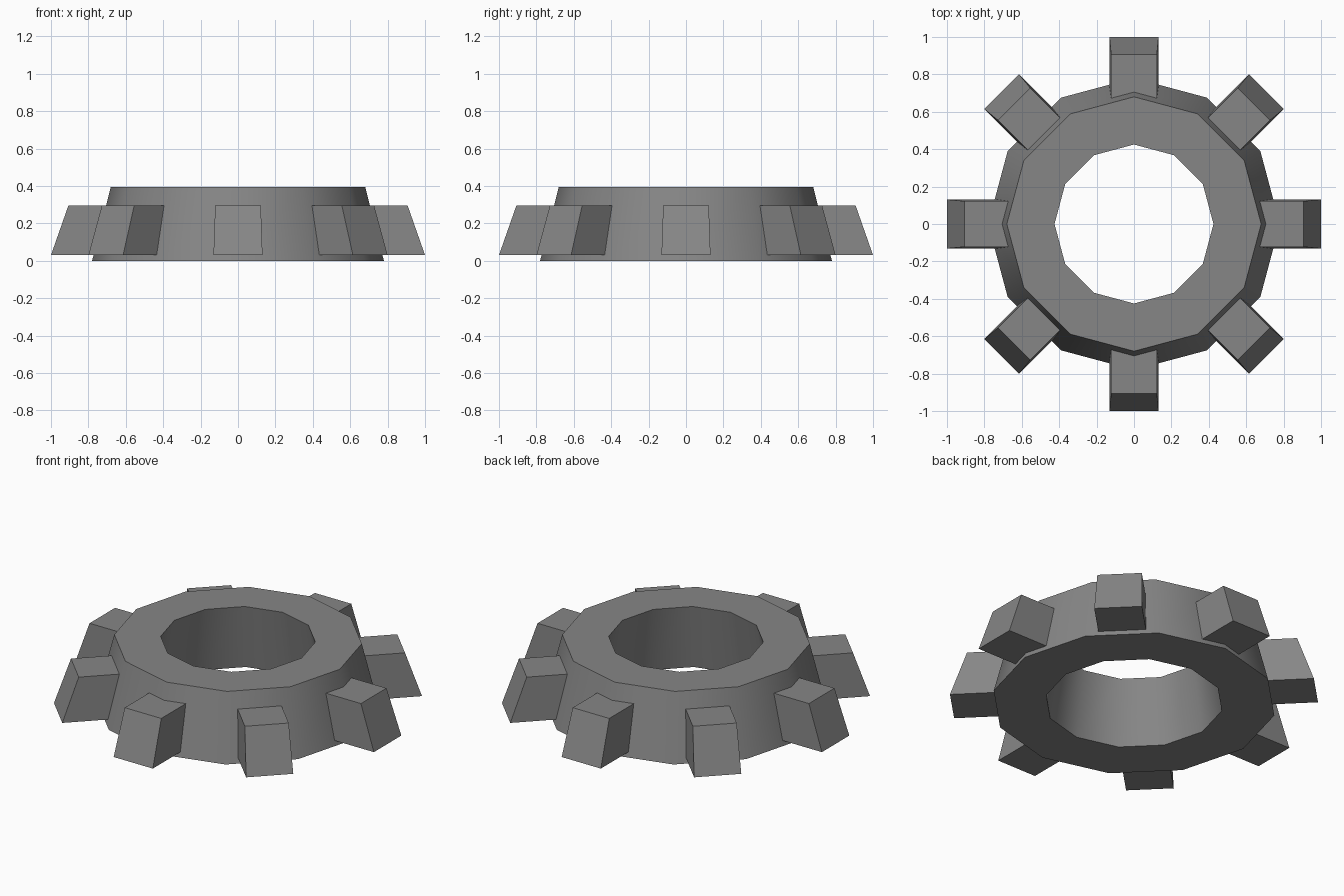
import bpy, bmesh, math
from mathutils import Matrix

if "Cube" in bpy.data.objects:
    bpy.data.objects.remove(bpy.data.objects["Cube"])

grey = bpy.data.materials.new("mid grey")
grey.diffuse_color = (0.24, 0.24, 0.24, 1)
grey.use_nodes = True
grey.node_tree.nodes["Principled BSDF"].inputs["Base Color"].default_value = grey.diffuse_color


def finish(name, bm):
    bmesh.ops.recalc_face_normals(bm, faces=bm.faces[:])
    me = bpy.data.meshes.new(name)
    bm.to_mesh(me)
    bm.free()
    me.materials.append(grey)
    ob = bpy.data.objects.new(name, me)
    bpy.context.collection.objects.link(ob)
    return ob


# Tapered twelve-sided ring, smooth round the sides with crisp rims
SIDES = 12
PROFILE = [(0.78, 0), (0.68, 0.395), (0.425, 0.395), (0.488, 0)]  # radius, height
bm = bmesh.new()
loops = []
for r, z in PROFILE:
    loops.append([bm.verts.new((r * math.cos(i * math.tau / SIDES),
                                r * math.sin(i * math.tau / SIDES), z))
                  for i in range(SIDES)])
for k in range(4):
    a, b = loops[k], loops[(k + 1) % 4]
    for i in range(SIDES):
        j = (i + 1) % SIDES
        bm.faces.new((a[i], a[j], b[j], b[i]))
ring = finish("ring", bm)
bpy.context.view_layer.objects.active = ring
ring.select_set(True)
bpy.ops.object.shade_smooth_by_angle(angle=math.radians(40))
ring.select_set(False)

# Eight sloping teeth, slightly sunk into the ring: inner, outer, half width, height
BOTTOM = (0.735, 1.0, 0.131, 0.03)
TOP = (0.67, 0.907, 0.122, 0.295)
for n in range(8):
    bm = bmesh.new()
    bmesh.ops.create_cube(bm, size=2)
    for v in bm.verts:
        inner, outer, half, z = TOP if v.co.z > 0 else BOTTOM
        v.co = (outer if v.co.x > 0 else inner, half * v.co.y, z)
    bm.transform(Matrix.Rotation(n * math.tau / 8, 4, 'Z'))
    finish(f"tooth_{n + 1}", bm)
